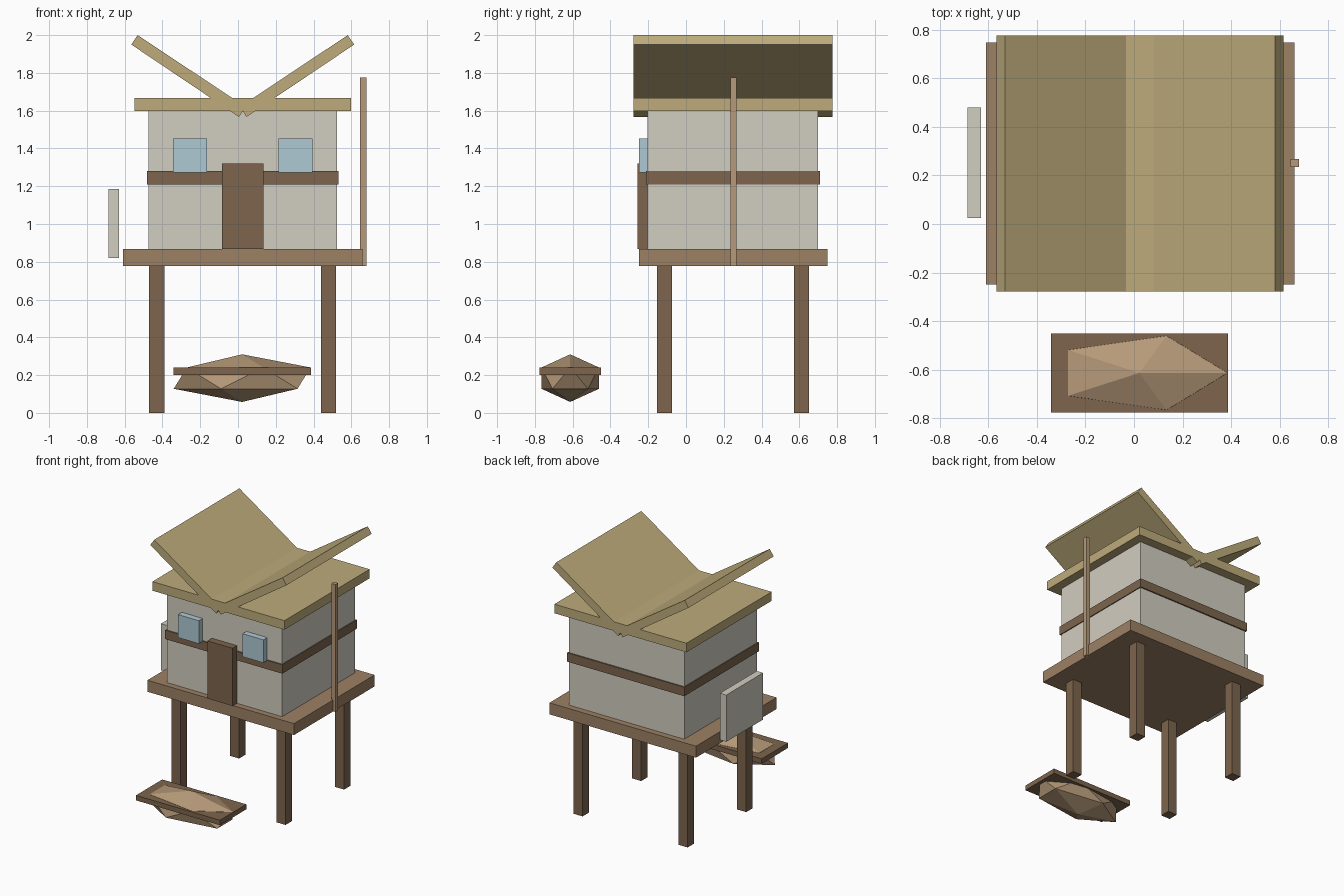
import bpy, bmesh, math
from mathutils import Matrix

if "Cube" in bpy.data.objects:
    bpy.data.objects.remove(bpy.data.objects["Cube"])

CX = 0.025  # centre line of the house


def material(name, rgb):
    m = bpy.data.materials.new(name)
    m.diffuse_color = (*[(c / 255) ** 2.2 for c in rgb], 1)
    m.use_nodes = True
    m.node_tree.nodes["Principled BSDF"].inputs["Base Color"].default_value = m.diffuse_color
    return m


DARK = material("dark_wood", (124, 101, 78))
DECK = material("deck_wood", (156, 128, 100))
POLE = material("light_wood", (180, 152, 120))
WALL = material("plaster", (208, 204, 191))
THATCH = material("thatch", (188, 170, 122))
GLASS = material("glass", (172, 200, 210))


def finish(name, bm, mat):
    mesh = bpy.data.meshes.new(name)
    bm.to_mesh(mesh)
    bm.free()
    mesh.materials.append(mat)
    ob = bpy.data.objects.new(name, mesh)
    bpy.context.collection.objects.link(ob)
    return ob


def box(name, x, y, z, mat):
    """Box from (min, max) ranges."""
    bm = bmesh.new()
    size = [r[1] - r[0] for r in (x, y, z)]
    mid = [(r[0] + r[1]) / 2 for r in (x, y, z)]
    bmesh.ops.create_cube(bm, size=1, matrix=Matrix.Translation(mid) @ Matrix.Diagonal((*size, 1)))
    return finish(name, bm, mat)


def around(c, w):
    return (c - w / 2, c + w / 2)


# Stilts and platform
for sx, side in ((-1, "left"), (1, "right")):
    for y, end in ((-0.114, "front"), (0.611, "back")):
        box(f"{end}_{side}_leg", around(CX + sx * 0.455, 0.08), around(y, 0.08), (0, 0.78), DARK)
box("platform", around(CX, 1.27), (-0.25, 0.748), (0.778, 0.868), DECK)

# House body, trim band, door and windows
box("walls", around(CX, 1.0), (-0.203, 0.7), (0.868, 1.6), WALL)
box("trim_band", around(CX, 1.014), (-0.212, 0.71), (1.21, 1.28), DARK)
box("door", around(CX, 0.218), (-0.258, -0.19), (0.868, 1.32), DARK)
for sx, side in ((-1, "left"), (1, "right")):
    box(f"{side}_window", around(CX + sx * 0.28, 0.18), (-0.25, -0.19), (1.273, 1.453), GLASS)

# Flat roof slab
Y0, Y1 = -0.278, 0.776
box("roof_slab", around(CX, 1.144), (Y0, Y1), (1.597, 1.668), THATCH)

# Raised roof wings, mirrored about the centre line
for sx, side in ((-1, "left"), (1, "right")):
    profile = [(0.59, 1.95), (0.556, 2.0), (-0.015, 1.62), (0.02, 1.567)]
    bm = bmesh.new()
    face = bm.faces.new([bm.verts.new((CX + sx * px, Y0, pz)) for px, pz in profile])
    ext = bmesh.ops.extrude_face_region(bm, geom=[face], use_keep_orig=True)
    new = [v for v in ext["geom"] if isinstance(v, bmesh.types.BMVert)]
    bmesh.ops.translate(bm, verts=new, vec=(0, Y1 - Y0, 0))
    bmesh.ops.recalc_face_normals(bm, faces=bm.faces)
    finish(f"{side}_roof_wing", bm, THATCH)

# Side pole and hanging panel
box("side_pole", (0.645, 0.679), (0.235, 0.267), (0.778, 1.776), POLE)
box("side_panel", (-0.685, -0.63), (0.025, 0.48), (0.82, 1.186), WALL)

# Faceted boat hull with its flat rim
bm = bmesh.new()
bmesh.ops.create_icosphere(
    bm, subdivisions=1, radius=1,
    matrix=Matrix.Translation((0.022, -0.613, 0.184)) @ Matrix.Diagonal((0.405, 0.179, 0.126, 1)))
finish("boat_hull", bm, POLE)
box("boat_rim", (-0.341, 0.387), (-0.776, -0.45), (0.2, 0.239), DARK)
